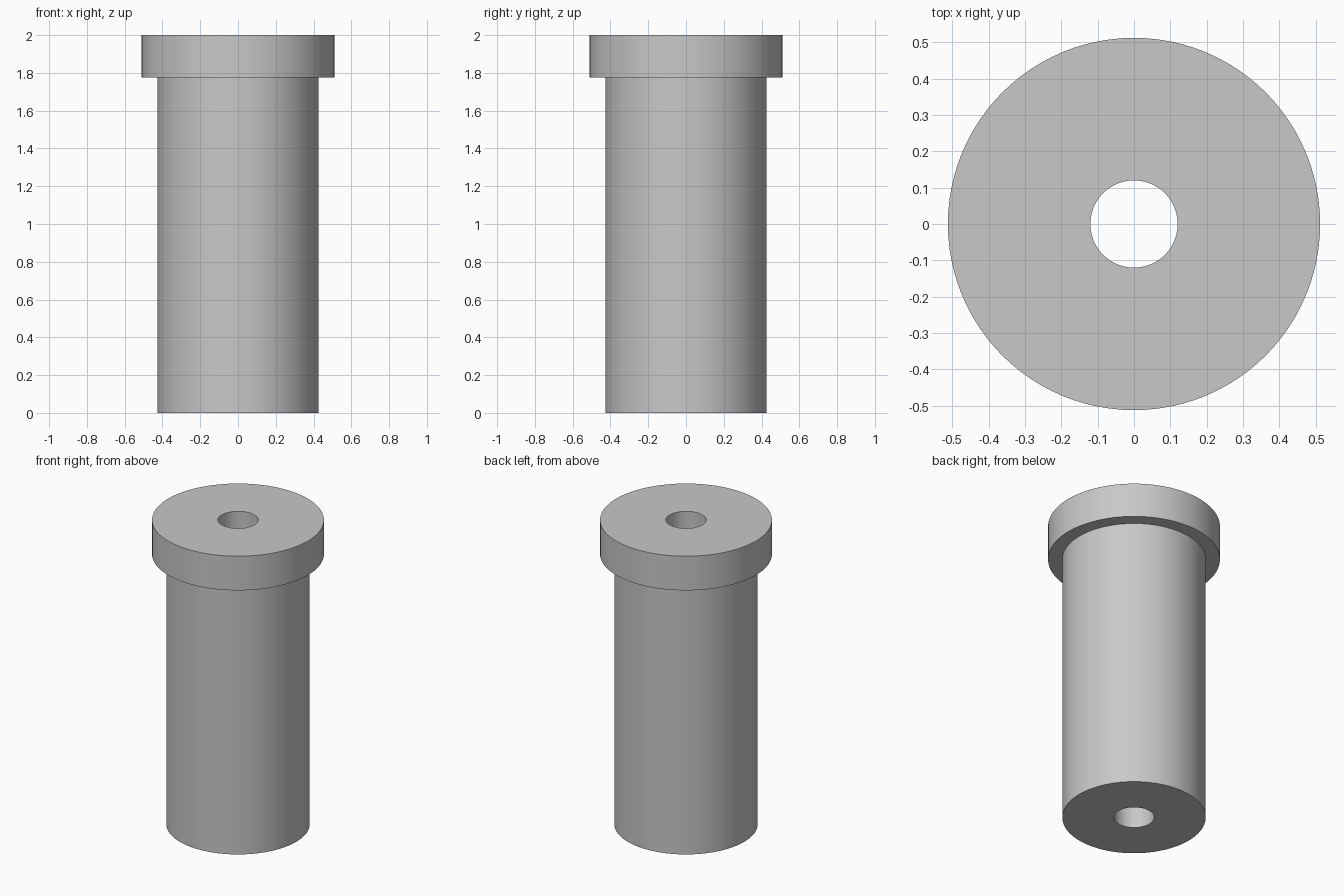
import bpy, bmesh, math

cube = bpy.data.objects.get("Cube")
if cube:
    bpy.data.objects.remove(cube, do_unlink=True)

SEGMENTS = 96
HEIGHT = 2.0
FLANGE_Z = 1.775
BODY_R, FLANGE_R, BORE_R = 0.427, 0.512, 0.12

# Plain grey metal
grey = bpy.data.materials.new("grey_metal")
grey.use_nodes = True
colour = (0.58, 0.58, 0.58, 1.0)
grey.diffuse_color = colour
grey.node_tree.nodes["Principled BSDF"].inputs["Base Color"].default_value = colour


def lathe(name, profile, material):
    """Turn a closed (radius, z) profile around the z axis."""
    bm = bmesh.new()
    rings = []
    for r, z in profile:
        ring = []
        for i in range(SEGMENTS):
            a = math.tau * i / SEGMENTS
            ring.append(bm.verts.new((r * math.cos(a), r * math.sin(a), z)))
        rings.append(ring)
    for k, lower in enumerate(rings):
        upper = rings[(k + 1) % len(rings)]
        for i in range(SEGMENTS):
            j = (i + 1) % SEGMENTS
            bm.faces.new((lower[i], lower[j], upper[j], upper[i]))
    bmesh.ops.recalc_face_normals(bm, faces=bm.faces)
    mesh = bpy.data.meshes.new(name)
    bm.to_mesh(mesh)
    bm.free()
    mesh.materials.append(material)
    obj = bpy.data.objects.new(name, mesh)
    bpy.context.collection.objects.link(obj)
    bpy.ops.object.select_all(action='DESELECT')
    obj.select_set(True)
    bpy.context.view_layer.objects.active = obj
    bpy.ops.object.shade_smooth_by_angle(angle=math.radians(30))
    return obj


# Flanged sleeve with a bore right through it
lathe("flanged_bushing", [
    (BORE_R, 0), (BODY_R, 0),
    (BODY_R, FLANGE_Z), (FLANGE_R, FLANGE_Z),
    (FLANGE_R, HEIGHT), (BORE_R, HEIGHT),
], grey)
